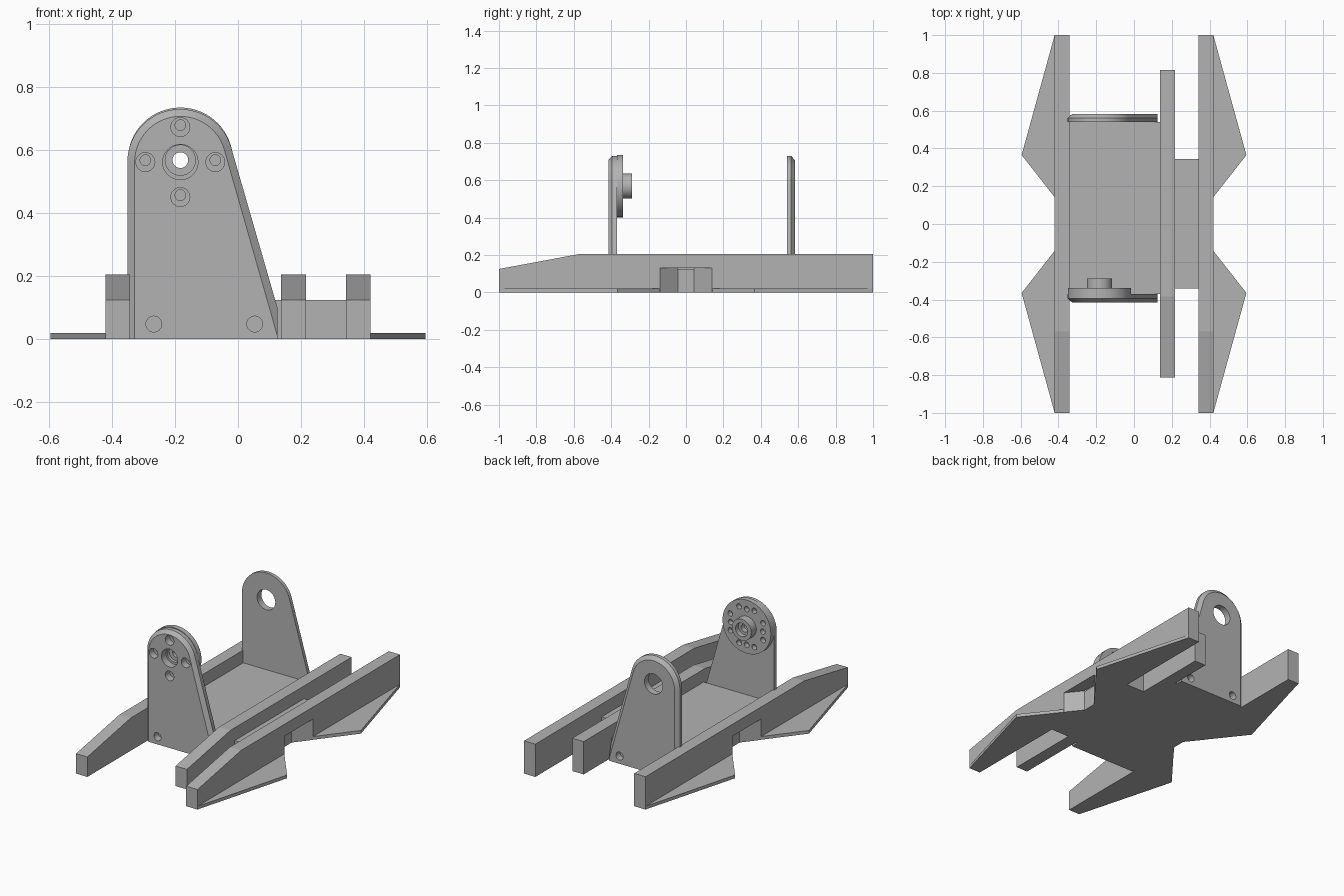
import bpy, bmesh, math
from mathutils import Vector

cube = bpy.data.objects.get("Cube")
if cube:
    bpy.data.objects.remove(cube, do_unlink=True)

GREY = (0.45, 0.45, 0.45, 1.0)
mat = bpy.data.materials.new("plain_grey")
mat.use_nodes = True
mat.diffuse_color = GREY
mat.node_tree.nodes["Principled BSDF"].inputs["Base Color"].default_value = GREY

AXLE_X, AXLE_Z = -0.183, 0.562   # pivot shared by both brackets
FLOOR = 0.125


def loft(name, ring_a, ring_b):
    """Closed solid between two outlines with matching points."""
    bm = bmesh.new()
    a = [bm.verts.new(p) for p in ring_a]
    b = [bm.verts.new(p) for p in ring_b]
    bm.faces.new(a)
    bm.faces.new(b[::-1])
    for i in range(len(a)):
        j = (i + 1) % len(a)
        bm.faces.new((a[i], b[i], b[j], a[j]))
    bmesh.ops.recalc_face_normals(bm, faces=bm.faces)
    mesh = bpy.data.meshes.new(name)
    bm.to_mesh(mesh)
    bm.free()
    mesh.materials.append(mat)
    obj = bpy.data.objects.new(name, mesh)
    bpy.context.collection.objects.link(obj)
    return obj


def prism_z(name, outline, z0, z1):
    return loft(name, [(x, y, z0) for x, y in outline], [(x, y, z1) for x, y in outline])


def box(name, x0, x1, y0, y1, z0, z1):
    return prism_z(name, [(x0, y0), (x1, y0), (x1, y1), (x0, y1)], z0, z1)


def cylinder_y(name, x, z, r, y0, y1, n=32):
    ring = [(x + r * math.cos(math.tau * i / n), z + r * math.sin(math.tau * i / n)) for i in range(n)]
    return loft(name, [(u, y0, v) for u, v in ring], [(u, y1, v) for u, v in ring])


def boolean(obj, other, operation="DIFFERENCE"):
    bpy.context.view_layer.objects.active = obj
    mod = obj.modifiers.new("cut", "BOOLEAN")
    mod.operation = operation
    mod.solver = "EXACT"
    mod.object = other
    bpy.ops.object.modifier_apply(modifier=mod.name)
    bpy.data.objects.remove(other, do_unlink=True)


def smooth(obj):
    bpy.ops.object.select_all(action="DESELECT")
    obj.select_set(True)
    bpy.context.view_layer.objects.active = obj
    bpy.ops.object.shade_smooth_by_angle(angle=math.radians(25))


# Long rails with a sloped nose
def rail(name, x0, x1, y0, y1):
    side = [(y0, 0), (y1, 0), (y1, 0.205), (y0 + 0.43, 0.205), (y0, 0.125)]
    return loft(name, [(x0, y, z) for y, z in side], [(x1, y, z) for y, z in side])


rail("middle_rail", 0.137, 0.216, -0.813, 0.815)
for label, s in (("left", 1), ("right", -1)):
    outer = rail(label + "_outer_rail", s * 0.342, s * 0.42, -1, 1)
    # Tapered waist notch under the rail
    notch = [(0.44, -0.165), (0.44, 0.165), (0.336, 0.035), (0.336, -0.035)]
    boolean(outer, prism_z("notch_cutter", [(s * x, y) for x, y in notch], -0.05, 0.13))
    # Thin triangular side fins
    for end, t in (("front", -1), ("back", 1)):
        fin = [(0.42, 1), (0.595, 0.365), (0.42, 0.142)]
        prism_z(f"{label}_{end}_fin", [(s * x, t * y) for x, y in fin], 0, 0.02)

# Floor and spacer between the rails
box("floor", -0.342, 0.137, -0.37, 0.54, 0, FLOOR)
box("spacer_block", 0.216, 0.342, -0.342, 0.345, 0, FLOOR)


# Upright brackets: round top, sloped right edge, chamfered outer rim
def bracket_outline(r, corner_z, y):
    foot = Vector((0.125 - AXLE_X, corner_z - AXLE_Z))
    stop = math.atan2(foot.y, foot.x) + math.acos(r / foot.length)
    n = 32
    angles = [math.pi + (stop - math.pi) * i / n for i in range(n + 1)]
    arc = [(AXLE_X + r * math.cos(a), y, AXLE_Z + r * math.sin(a)) for a in angles]
    return [(AXLE_X - r, y, 0)] + arc + [(0.125, y, corner_z), (0.125, y, 0)]


def bracket(name, y_in, y_out):
    d = 1 if y_out > y_in else -1
    y_mid = y_out - d * 0.02
    full = bracket_outline(0.168, 0.1, y_in)
    obj = loft(name, full, bracket_outline(0.168, 0.1, y_mid))
    rim = loft("rim", bracket_outline(0.168, 0.1, y_mid), bracket_outline(0.145, 0.01, y_out))
    boolean(obj, rim, "UNION")
    for x in (-0.267, 0.053):
        boolean(obj, cylinder_y("bolt_cutter", x, 0.048, 0.025, y_in - d * 0.01, y_out + d * 0.01))
    return obj


front = bracket("front_bracket", -0.37, -0.415)
back = bracket("back_bracket", 0.54, 0.582)
boolean(back, cylinder_y("axle_cutter", AXLE_X, AXLE_Z, 0.063, 0.5, 0.6))
boolean(front, cylinder_y("axle_cutter", AXLE_X, AXLE_Z, 0.056, -0.45, -0.35))
for k in range(4):
    a = k * math.pi / 2
    boolean(front, cylinder_y("screw_cutter", AXLE_X + 0.111 * math.cos(a),
                              AXLE_Z + 0.111 * math.sin(a), 0.03, -0.45, -0.35))

# Round horn disc with hub and four groups of three small holes
HORN_Z = AXLE_Z + 0.006
horn = cylinder_y("horn_disc", AXLE_X, HORN_Z, 0.167, -0.37, -0.338, 64)
boolean(horn, cylinder_y("hub", AXLE_X, HORN_Z, 0.067, -0.35, -0.288), "UNION")
boolean(horn, cylinder_y("hub_cutter", AXLE_X, HORN_Z, 0.042, -0.318, -0.2))
boolean(horn, cylinder_y("recess_cutter", AXLE_X, HORN_Z, 0.048, -0.4, -0.35))
boolean(horn, cylinder_y("bore_cutter", AXLE_X, HORN_Z, 0.025, -0.4, -0.2))
for k in range(4):
    for offset in (-25, 0, 25):
        a = math.radians(90 * k + offset)
        reach = 0.111 if offset == 0 else 0.125
        boolean(horn, cylinder_y("pin_cutter", AXLE_X + reach * math.cos(a),
                                 HORN_Z + reach * math.sin(a), 0.017, -0.4, -0.3, 16))

for obj in (front, back, horn):
    smooth(obj)
